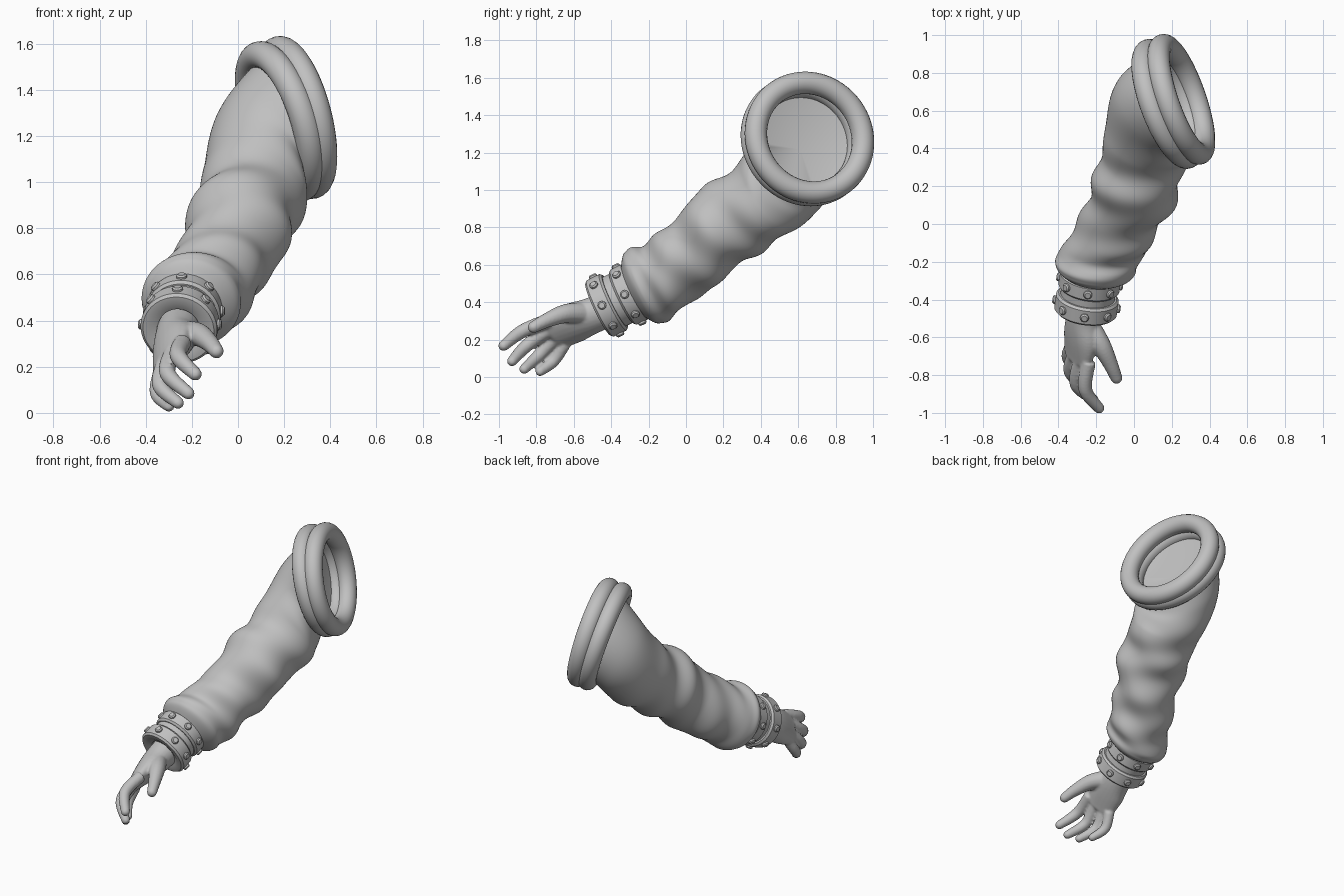
import bpy
import bmesh
from math import sin, cos, pi, radians
from mathutils import Vector

if "Cube" in bpy.data.objects:
    bpy.data.objects.remove(bpy.data.objects["Cube"], do_unlink=True)

grey = bpy.data.materials.new("plain_grey")
grey.use_nodes = True
COLOUR = (0.53, 0.53, 0.53, 1)
grey.diffuse_color = COLOUR
grey.node_tree.nodes["Principled BSDF"].inputs["Base Color"].default_value = COLOUR

UP = Vector((0, 0, 1))
SHOULDER = Vector((0.92, 0.32, 0.24)).normalized()   # outward axis of the shoulder opening
SLEEVE = Vector((-0.27, -0.78, -0.55)).normalized()  # run of the sleeve
WRIST = Vector((-0.13, -0.89, -0.43)).normalized()   # run of the wrist and hand
WRIST_CENTRE = Vector((-0.245, -0.38, 0.405))


def finish(name, bm, angle=40):
    bmesh.ops.recalc_face_normals(bm, faces=bm.faces)
    mesh = bpy.data.meshes.new(name)
    bm.to_mesh(mesh)
    bm.free()
    mesh.materials.append(grey)
    mesh.shade_smooth()
    mesh.set_sharp_from_angle(angle=radians(angle))
    ob = bpy.data.objects.new(name, mesh)
    bpy.context.collection.objects.link(ob)
    return ob


def bridge(bm, rings, closed=False):
    """Join rings of vertices with quads."""
    pairs = list(zip(rings, rings[1:]))
    if closed:
        pairs.append((rings[-1], rings[0]))
    for a, b in pairs:
        n = len(a)
        for i in range(n):
            j = (i + 1) % n
            bm.faces.new((a[i], a[j], b[j], b[i]))


def frame(axis, roll=0):
    """Two directions square to the axis: side and up, rolled about it."""
    up = (UP - axis * axis.z).normalized()
    side = up.cross(axis)
    return side * cos(roll) - up * sin(roll), up * cos(roll) + side * sin(roll)


def ring(bm, centre, axis, rx, ry, n, roll=0):
    side, up = frame(axis, roll)
    return [bm.verts.new(centre + side * rx * cos(2 * pi * i / n) + up * ry * sin(2 * pi * i / n))
            for i in range(n)]


def spline(points, t):
    """Smooth curve through equally long tuples, t counted in points."""
    last = len(points) - 1
    i = min(int(t), last - 1)
    f = t - i
    a, b, c, d = (points[max(0, min(last, k))] for k in range(i - 1, i + 3))
    return [0.5 * (2 * q + (r - p) * f + (2 * p - 5 * q + 4 * r - s) * f * f
                   + (3 * q - p - 3 * r + s) * f ** 3) for p, q, r, s in zip(a, b, c, d)]


def revolve(name, centre, axis, profile, n=64):
    """Turn (distance along axis, radius) pairs about the axis."""
    bm = bmesh.new()
    bridge(bm, [ring(bm, centre + axis * s, axis, r, r, n) for s, r in profile], True)
    return finish(name, bm)


# Sleeve: a loft with loose spiral folds
stations = [
    (0.18, 0.63, 1.262, 0.285), (0.095, 0.57, 1.13, 0.265), (0.075, 0.45, 0.985, 0.238),
    (0.04, 0.31, 0.885, 0.225), (0.00, 0.175, 0.79, 0.222), (-0.06, 0.05, 0.67, 0.205),
    (-0.12, -0.075, 0.57, 0.2), (-0.187, -0.18, 0.505, 0.215), (-0.208, -0.24, 0.475, 0.208),
    (-0.22, -0.28, 0.455, 0.15)]
bm = bmesh.new()
rings = []
STEPS, SIDES = 12, 72
last = len(stations) - 1
for k in range(last * STEPS + 1):
    t = k / STEPS
    x, y, z, r = spline(stations, t)
    bend = max(0, 1 - t / 2.2)
    axis = (-SHOULDER * bend + SLEEVE * (1 - bend)).normalized()
    if t > 5:
        axis = SLEEVE.lerp(WRIST, min(1, (t - 5) / 2)).normalized()
    side, up = frame(axis)
    amount = max(0, min(1, (t - 0.8) / 2.2, (last - 1.2 - t) / 1.2))
    loop = []
    for i in range(SIDES):
        a = 2 * pi * i / SIDES
        fold = sin(3.2 * t + a + 1.5 * sin(a + 1)) + 0.7 * sin(4.7 * t - 2 * a + 1.5)
        rr = r + amount * 0.01 * fold
        loop.append(bm.verts.new(Vector((x, y, z)) + (side * cos(a) + up * sin(a)) * rr))
    rings.append(loop)
bridge(bm, rings)
bm.faces.new(rings[-1])
# Shallow dished cap closing the shoulder end
apex = bm.verts.new(Vector(stations[0][:3]) - SHOULDER * 0.06 - UP * 0.03)
for i in range(SIDES):
    bm.faces.new((rings[0][i], rings[0][(i + 1) % SIDES], apex))
finish("sleeve", bm, 50)

# Two padded shoulder rings, the inner one leaning a little further
TUBE = 0.06
tube = [(TUBE * sin(2 * pi * i / 20), 0.302 + TUBE * cos(2 * pi * i / 20)) for i in range(20)]
OUTER = Vector((0.25, 0.66, 1.28))
revolve("outer_shoulder_ring", OUTER, SHOULDER, tube, 80)
revolve("inner_shoulder_ring", OUTER - SHOULDER * 0.075,
        (SHOULDER + Vector((0, 0.03, 0.06))).normalized(), tube, 80)

# Wrist bands with studs
for name, start, end, radius in (("rear_band", -0.13, -0.04, 0.163), ("front_band", 0.0, 0.1, 0.167)):
    lip = 0.012
    profile = [(start, 0.09), (start, radius - lip), (start + lip, radius),
               (end - lip, radius), (end, radius - lip), (end, 0.125), (end - 0.015, 0.09)]
    revolve(name, WRIST_CENTRE, WRIST, profile)
    bm = bmesh.new()
    side, up = frame(WRIST)
    for i in range(8):
        a = 2 * pi * i / 8
        out = side * cos(a) + up * sin(a)
        base = WRIST_CENTRE + WRIST * (start + end) / 2 + out * radius
        loops = [ring(bm, base + out * h, out, w, w, 12)
                 for h, w in ((-0.01, 0.023), (0.008, 0.023), (0.015, 0.016))]
        bridge(bm, loops)
        bm.faces.new(loops[-1])
    finish(name + "_studs", bm, 30)
# Narrower strap between the bands
revolve("middle_strap", WRIST_CENTRE, WRIST,
        [(-0.05, 0.1), (-0.05, 0.145), (0.01, 0.145), (0.01, 0.1)])


# Hand: palm, fingers and thumb fused into one skin
def limb(bm, points, n=14, roll=0, steps=6):
    """Closed tube through (x, y, z, half width, half height) points with a rounded end."""
    count = (len(points) - 1) * steps
    path = [spline(points, k / steps) for k in range(count + 1)]
    centres = [Vector(p[:3]) for p in path]
    loops = []
    for k, p in enumerate(path):
        axis = (centres[min(k + 1, count)] - centres[max(k - 1, 0)]).normalized()
        loops.append(ring(bm, centres[k], axis, p[3], p[4], n, roll))
    for q in (0.4, 0.75, 0.95):
        rest = (1 - q * q) ** 0.5
        loops.append(ring(bm, centres[-1] + axis * p[3] * q, axis, p[3] * rest, p[4] * rest, n, roll))
    bridge(bm, loops)
    bm.faces.new(loops[0])
    bm.faces.new(loops[-1])


bm = bmesh.new()
limb(bm, [(-0.25, -0.36, 0.39, 0.095, 0.1), (-0.268, -0.5, 0.33, 0.088, 0.102),
          (-0.28, -0.6, 0.29, 0.072, 0.122), (-0.298, -0.7, 0.24, 0.045, 0.112)], 24, radians(38))
fingers = [  # root, middle, tip
    ((-0.24, -0.73, 0.305), (-0.258, -0.875, 0.245), (-0.185, -0.975, 0.168)),
    ((-0.285, -0.72, 0.26), (-0.305, -0.85, 0.17), (-0.215, -0.93, 0.085)),
    ((-0.32, -0.69, 0.215), (-0.338, -0.785, 0.118), (-0.26, -0.865, 0.043)),
    ((-0.335, -0.65, 0.175), (-0.35, -0.71, 0.085), (-0.3, -0.78, 0.03))]
for i, (root, middle, tip) in enumerate(fingers):
    w = 0.039 - 0.0015 * i
    limb(bm, [(*root, w, w), (*middle, w * 0.95, w * 0.95), (*tip, w * 0.75, w * 0.75)])
limb(bm, [(-0.24, -0.53, 0.34, 0.055, 0.06), (-0.175, -0.64, 0.34, 0.052, 0.052),
          (-0.125, -0.74, 0.305, 0.04, 0.04), (-0.093, -0.815, 0.267, 0.032, 0.032)])
hand = finish("hand", bm, 180)
remesh = hand.modifiers.new("fuse", 'REMESH')
remesh.mode = 'VOXEL'
remesh.voxel_size = 0.008
remesh.use_smooth_shade = True
smooth = hand.modifiers.new("soften", 'SMOOTH')
smooth.factor = 0.5
smooth.iterations = 4
